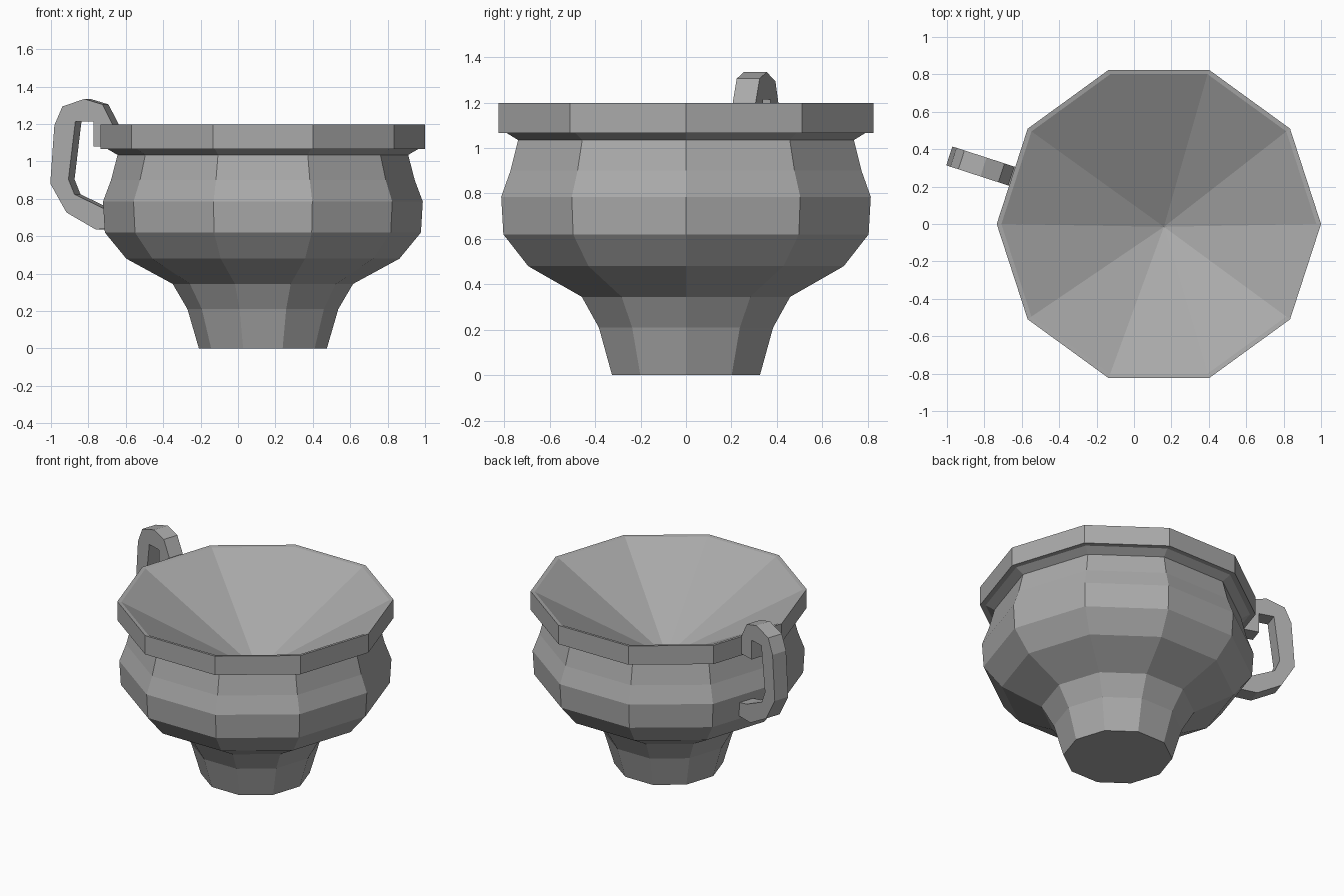
import bpy
import bmesh
from math import cos, sin, pi
from mathutils import Vector

cube = bpy.data.objects.get("Cube")
if cube:
    bpy.data.objects.remove(cube)

SIDES = 10
CENTRE = Vector((0.133, 0, 0))

clay = bpy.data.materials.new("grey clay")
clay.use_nodes = True
GREY = (0.4, 0.4, 0.4, 1)
clay.diffuse_color = GREY
clay.node_tree.nodes["Principled BSDF"].inputs["Base Color"].default_value = GREY


def finish(bm, name):
    bmesh.ops.recalc_face_normals(bm, faces=bm.faces[:])
    mesh = bpy.data.meshes.new(name)
    bm.to_mesh(mesh)
    bm.free()
    mesh.materials.append(clay)
    obj = bpy.data.objects.new(name, mesh)
    bpy.context.collection.objects.link(obj)
    return obj


def ring(bm, radius, z):
    angles = [2 * pi * i / SIDES for i in range(SIDES)]
    return [bm.verts.new(CENTRE + Vector((radius * cos(a), radius * sin(a), z))) for a in angles]


# Faceted bowl: foot, belly, neck and overhanging rim as (radius, height)
profile = [(0.342, 0), (0.403, 0.21), (0.482, 0.345), (0.73, 0.48),
           (0.845, 0.62), (0.855, 0.785), (0.812, 0.9), (0.777, 1.035),
           (0.832, 1.067), (0.867, 1.067), (0.867, 1.197), (0.842, 1.193)]
bm = bmesh.new()
rings = [ring(bm, r, z) for r, z in profile]
bm.faces.new(rings[0])
for low, high in zip(rings, rings[1:]):
    for i in range(SIDES):
        j = (i + 1) % SIDES
        bm.faces.new((low[i], low[j], high[j], high[i]))

# Funnel-shaped inside, running down to one slightly offset point
tip = bm.verts.new((0.16, -0.015, 0.73))
for i in range(SIDES):
    bm.faces.new((rings[-1][i], rings[-1][(i + 1) % SIDES], tip))
finish(bm, "bowl")

# Handle: hooked outline (distance from the bowl's axis, height), extruded sideways
outline = [(0.829, 1.08), (0.829, 1.2), (0.885, 1.305), (0.986, 1.334),
           (1.11, 1.294), (1.155, 1.193), (1.178, 0.882), (1.087, 0.727),
           (0.924, 0.637), (0.79, 0.64), (0.79, 0.73), (0.885, 0.752),
           (1.042, 0.824), (1.076, 0.904), (1.037, 1.214), (0.936, 1.214),
           (0.936, 1.08)]
angle = 0.9 * pi
outward = Vector((cos(angle), sin(angle), 0))
sideways = Vector((-sin(angle), cos(angle), 0))
HALF_WIDTH = 0.053
bm = bmesh.new()
start = CENTRE - sideways * HALF_WIDTH
face = bm.faces.new([bm.verts.new(start + outward * d + Vector((0, 0, z))) for d, z in outline])
extruded = bmesh.ops.extrude_face_region(bm, geom=[face], use_keep_orig=True)
moved = [v for v in extruded["geom"] if isinstance(v, bmesh.types.BMVert)]
bmesh.ops.translate(bm, verts=moved, vec=sideways * 2 * HALF_WIDTH)
finish(bm, "handle")
